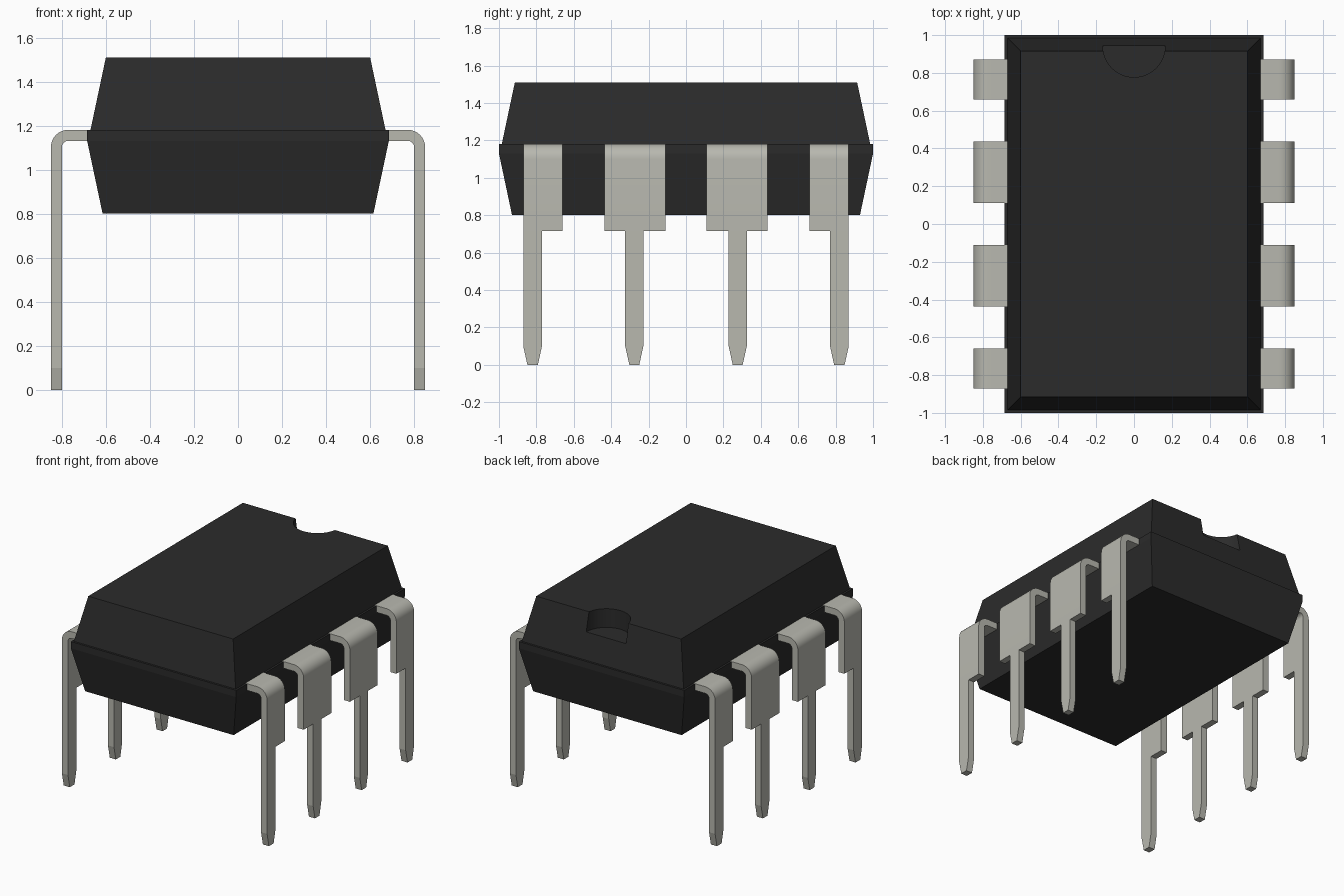
import bpy, bmesh, math
from mathutils import Matrix, Vector

if "Cube" in bpy.data.objects:
    bpy.data.objects.remove(bpy.data.objects["Cube"])


def material(name, color):
    m = bpy.data.materials.new(name)
    m.diffuse_color = (*color, 1)
    m.use_nodes = True
    m.node_tree.nodes["Principled BSDF"].inputs["Base Color"].default_value = m.diffuse_color
    return m


def make_object(name, bm, mat=None):
    bmesh.ops.recalc_face_normals(bm, faces=bm.faces[:])
    mesh = bpy.data.meshes.new(name)
    bm.to_mesh(mesh)
    bm.free()
    ob = bpy.data.objects.new(name, mesh)
    bpy.context.collection.objects.link(ob)
    if mat:
        mesh.materials.append(mat)
    return ob


def activate(ob):
    bpy.ops.object.select_all(action='DESELECT')
    ob.select_set(True)
    bpy.context.view_layer.objects.active = ob


def apply_and_smooth(ob, modifier, angle):
    activate(ob)
    bpy.ops.object.modifier_apply(modifier=modifier.name)
    bpy.ops.object.shade_smooth_by_angle(angle=math.radians(angle))


def loft(bm, rings):
    """Closed solid through rings of equal length; returns the side faces."""
    rings = [[bm.verts.new(p) for p in ring] for ring in rings]
    n = len(rings[0])
    sides = [bm.faces.new((a[i], a[(i + 1) % n], b[(i + 1) % n], b[i]))
             for a, b in zip(rings, rings[1:]) for i in range(n)]
    bm.faces.new(rings[0][::-1])
    bm.faces.new(rings[-1])
    return sides


plastic = material("black_plastic", (0.024, 0.024, 0.024))
metal = material("tinned_metal", (0.48, 0.48, 0.43))

# Body: two tapered halves meeting at a parting band with a small step
levels = [(0.615, 0.93, 0.80), (0.685, 1.0, 1.13), (0.685, 1.0, 1.18),
          (0.67, 0.985, 1.18), (0.60, 0.915, 1.51)]
bm = bmesh.new()
loft(bm, [[(-x, -y, z), (x, -y, z), (x, y, z), (-x, y, z)] for x, y, z in levels])
body = make_object("body", bm, plastic)

# Orientation notch in the back top edge
bm = bmesh.new()
bmesh.ops.create_cone(bm, cap_ends=True, segments=48, radius1=0.165, radius2=0.165,
                      depth=0.3, matrix=Matrix.Translation((0, 0.942, 1.37 + 0.15)))
cutter = make_object("notch_cutter", bm, plastic)
cutter.hide_render = True
cut = body.modifiers.new("notch", 'BOOLEAN')
cut.operation = 'DIFFERENCE'
cut.solver = 'EXACT'
cut.object = cutter
apply_and_smooth(body, cut, 10)
bpy.data.objects.remove(cutter)


# Leads: flat shouldered pin, then a bend and a short run into the body
def lead(name, wide, thin):
    (w0, w1), (t0, t1) = wide, thin
    shoulder, bend_z, tip = 0.715, 1.10, 0.022
    outline = [(w0, bend_z), (w1, bend_z), (w1, shoulder), (t1, shoulder), (t1, 0.10),
               (t1 - tip, 0), (t0 + tip, 0), (t0, 0.10), (t0, shoulder)]
    if w0 != t0:
        outline.append((w0, shoulder))
    bm = bmesh.new()
    end = loft(bm, [[(x, y, z) for y, z in outline] for x in (0.80, 0.85)])[0]

    steps = 8
    for i in range(steps + 1):
        end = bmesh.ops.extrude_discrete_faces(bm, faces=[end])["faces"][0]
        if i < steps:
            bmesh.ops.rotate(bm, verts=end.verts[:], cent=(0.77, 0, bend_z),
                             matrix=Matrix.Rotation(-math.pi / 2 / steps, 3, 'Y'))
        else:
            bmesh.ops.translate(bm, verts=end.verts[:], vec=Vector((-0.10, 0, 0)))
    # lift by a hair so the lead top stays clear of the band's step
    bmesh.ops.translate(bm, verts=[v for v in bm.verts if v.co.z > 1.0],
                        vec=Vector((0, 0, 0.001)))
    ob = make_object(name, bm, metal)
    mirror = ob.modifiers.new("mirror", 'MIRROR')
    mirror.use_axis = (True, True, False)
    mirror.use_mirror_merge = False
    apply_and_smooth(ob, mirror, 12)


lead("corner_leads", (-0.87, -0.66), (-0.87, -0.77))
lead("middle_leads", (-0.437, -0.11), (-0.325, -0.228))
